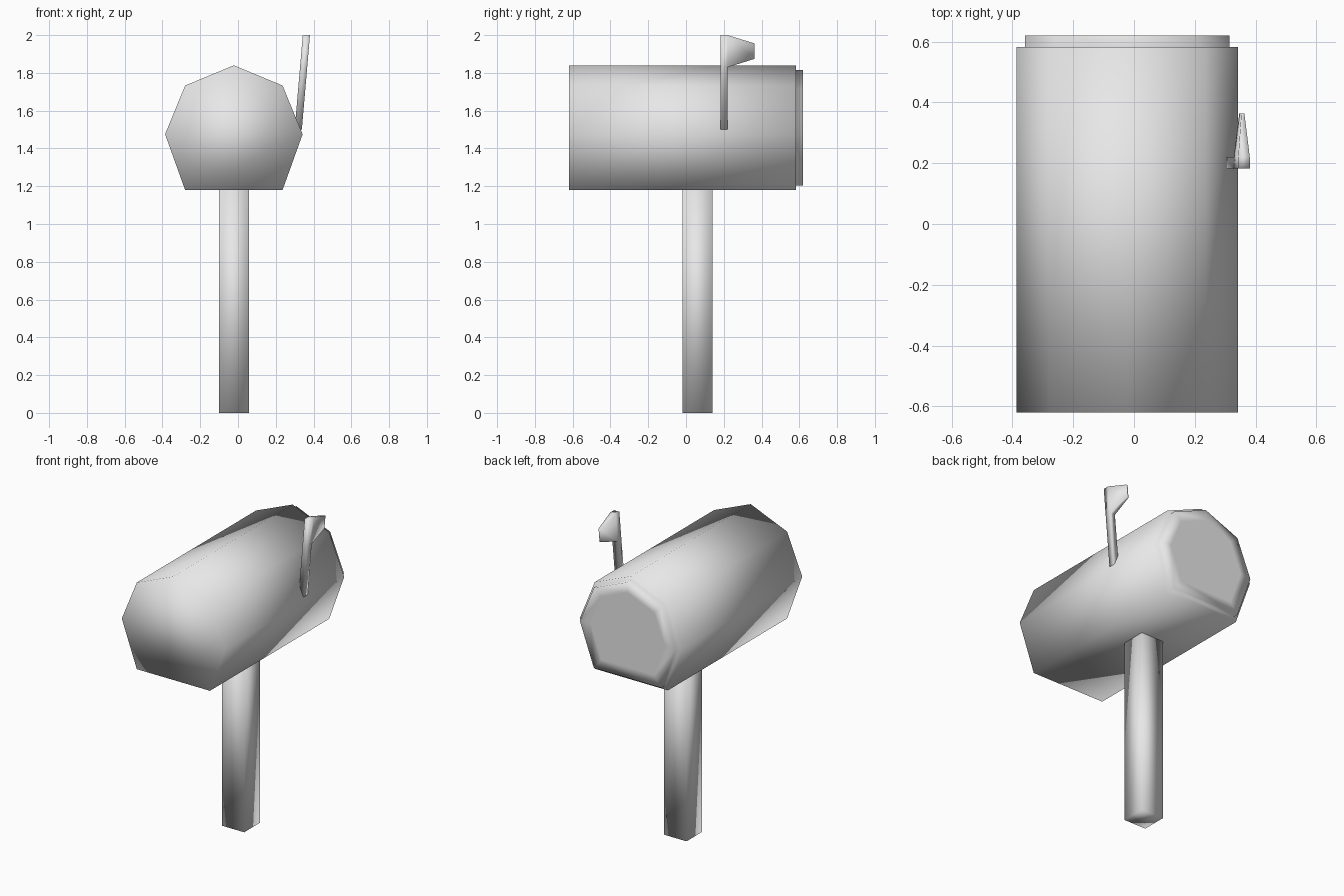
import bpy
import bmesh
from mathutils import Vector

cube = bpy.data.objects.get("Cube")
if cube:
    bpy.data.objects.remove(cube, do_unlink=True)

# Single plain grey material
grey = bpy.data.materials.new("light grey")
grey.use_nodes = True
grey.diffuse_color = (0.8, 0.8, 0.8, 1)
grey.node_tree.nodes["Principled BSDF"].inputs["Base Color"].default_value = (0.8, 0.8, 0.8, 1)


def loft(bm, rings):
    """Skin a stack of matching vertex rings and close both ends."""
    loops = [[bm.verts.new(p) for p in ring] for ring in rings]
    for a, b in zip(loops, loops[1:]):
        for i in range(len(a)):
            j = (i + 1) % len(a)
            bm.faces.new((a[i], a[j], b[j], b[i]))
    bm.faces.new(loops[0])
    bm.faces.new(loops[-1])
    return loops


def finish(name, bm):
    """Turn a bmesh into a fully smooth-shaded object."""
    bmesh.ops.recalc_face_normals(bm, faces=bm.faces)
    for f in bm.faces:
        f.smooth = True
    mesh = bpy.data.meshes.new(name)
    bm.to_mesh(mesh)
    bm.free()
    mesh.materials.append(grey)
    obj = bpy.data.objects.new(name, mesh)
    bpy.context.collection.objects.link(obj)
    return obj


AXIS_X, AXIS_Z = -0.022, 1.51

# Box body: seven-sided tube, stepped at the rear into a smaller door plate
half = [(0.258, 1.18), (0.364, 1.475), (0.258, 1.733)]
profile = half + [(0, 1.84)] + [(-x, z) for x, z in reversed(half)]


def section(y, scale):
    return [(AXIS_X + x * scale, y, AXIS_Z + (z - AXIS_Z) * scale) for x, z in profile]


bm = bmesh.new()
loft(bm, [section(-0.62, 1), section(0.582, 1), section(0.582, 0.924),
          section(0.62, 0.924), section(0.62, 0.72)])
finish("mailbox_body", bm)

# Square post
bm = bmesh.new()
r, cy = 0.079, 0.06
loft(bm, [[(AXIS_X + sx * r, cy + sy * r, z)
           for sx, sy in ((-1, -1), (1, -1), (1, 1), (-1, 1))] for z in (0, 1.18)])
finish("post", bm)

# Leaning signal flag: staff with a tapered blade pulled out of its upper part
T = 0.019


def lean(z):
    return 0.319 + (z - 1.5) * 0.086


bm = bmesh.new()
loops = loft(bm, [[(lean(z) - T, 0.182, z), (lean(z) + T, 0.182, z),
                   (lean(z) + T, 0.22, z), (lean(z) - T, 0.22, z)]
                  for z in (1.5, 1.83, 2.0)])
bm.faces.ensure_lookup_table()
corners = {loops[1][2], loops[1][3], loops[2][2], loops[2][3]}
side = next(f for f in bm.faces if set(f.verts) == corners)
tip = bmesh.ops.extrude_face_region(bm, geom=[side])["geom"]
bm.faces.remove(side) if side.is_valid else None
centre = Vector((lean(1.915), 0.363, 1.915))
for v in (g for g in tip if isinstance(g, bmesh.types.BMVert)):
    sx = 1 if v.co.x > lean(v.co.z) else -1
    z = centre.z + (v.co.z - centre.z) * 0.48
    v.co = (lean(z) + sx * 0.005, centre.y, z)
finish("signal_flag", bm)
